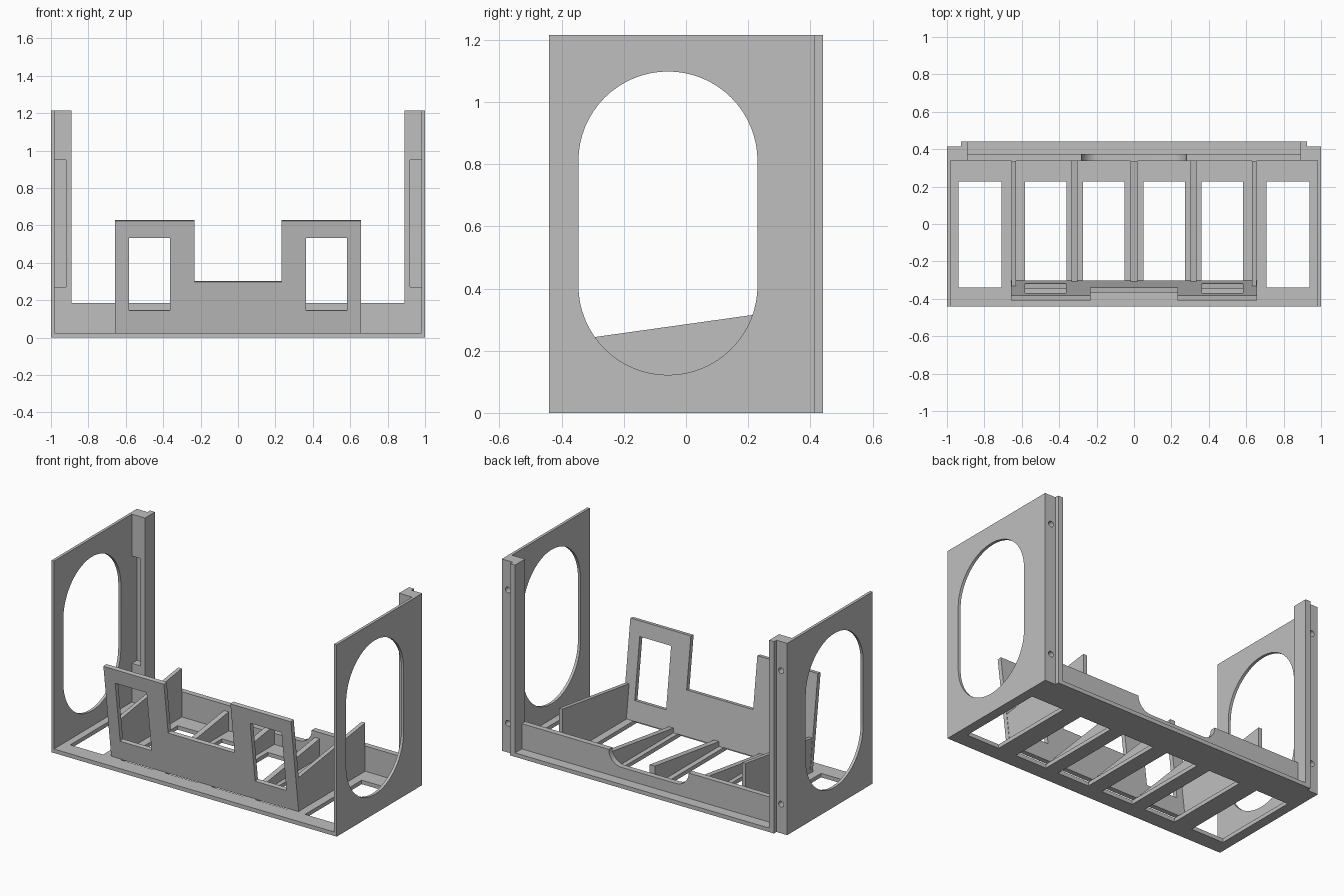
import bpy, bmesh, math
from mathutils import Matrix

if "Cube" in bpy.data.objects:
    bpy.data.objects.remove(bpy.data.objects["Cube"])

grey = bpy.data.materials.new("light_grey")
grey.diffuse_color = (0.52, 0.52, 0.52, 1)
grey.use_nodes = True
grey.node_tree.nodes["Principled BSDF"].inputs["Base Color"].default_value = grey.diffuse_color

FLOOR = 0.025
AXES = {'x': lambda u, v, t: (t, u, v),
        'y': lambda u, v, t: (u, t, v),
        'z': lambda u, v, t: (u, v, t)}


def prism(name, pts, axis, a, b, matrix=None):
    """Extrude a closed 2D outline along an axis from a to b."""
    place = AXES[axis]
    bm = bmesh.new()
    low = [bm.verts.new(place(u, v, a)) for u, v in pts]
    high = [bm.verts.new(place(u, v, b)) for u, v in pts]
    bm.faces.new(low)
    bm.faces.new(high)
    n = len(pts)
    for i in range(n):
        j = (i + 1) % n
        bm.faces.new((low[i], low[j], high[j], high[i]))
    if matrix:
        bm.transform(matrix)
    bmesh.ops.recalc_face_normals(bm, faces=bm.faces)
    me = bpy.data.meshes.new(name)
    bm.to_mesh(me)
    bm.free()
    me.materials.append(grey)
    ob = bpy.data.objects.new(name, me)
    bpy.context.collection.objects.link(ob)
    return ob


def rect(u0, u1, v0, v1):
    return [(u0, v0), (u1, v0), (u1, v1), (u0, v1)]


def arc(cu, cv, r, start, end, n):
    return [(cu + r * math.cos(math.radians(start + (end - start) * i / n)),
             cv + r * math.sin(math.radians(start + (end - start) * i / n)))
            for i in range(n + 1)]


def cut(ob, cutters):
    """Subtract the cutters, bake the result and delete them."""
    for c in cutters:
        m = ob.modifiers.new("cut", 'BOOLEAN')
        m.operation = 'DIFFERENCE'
        m.solver = 'EXACT'
        m.object = c
    dg = bpy.context.evaluated_depsgraph_get()
    me = bpy.data.meshes.new_from_object(ob.evaluated_get(dg))
    ob.modifiers.clear()
    ob.data = me
    for c in cutters:
        bpy.data.objects.remove(c)


def smooth(ob):
    bpy.ops.object.select_all(action='DESELECT')
    ob.select_set(True)
    bpy.context.view_layer.objects.active = ob
    bpy.ops.object.shade_smooth_by_angle(angle=math.radians(30))


# Floor plate with notched rear corners and six openings
floor = prism("floor", [(-1, -0.44), (1, -0.44), (1, 0.415), (0.925, 0.415),
                        (0.925, 0.44), (-0.925, 0.44), (-0.925, 0.415), (-1, 0.415)],
              'z', 0, FLOOR)
openings = []
for x0, x1 in ((0.05, 0.272), (0.362, 0.582), (0.708, 0.938)):
    for s in (-1, 1):
        openings.append(prism("opening", rect(s * x0, s * x1, -0.34, 0.227), 'z', -0.1, 0.1))
cut(floor, openings)

for s, side in ((-1, "left"), (1, "right")):
    # Side panel with a tall rounded opening
    panel = prism(side + "_side_panel", rect(-0.44, 0.34, FLOOR, 1.215),
                  'x', s * 0.982, s * 1.0)
    oval = arc(-0.058, 0.81, 0.288, 0, 180, 32) + arc(-0.058, 0.41, 0.288, 180, 360, 32)
    cut(panel, [prism("oval", oval, 'x', s * 0.9, s * 1.1)])
    smooth(panel)

    # Rear post, stepped at the outer corner, with pocket and screw holes
    post = prism(side + "_rear_post",
                 [(s * x, y) for x, y in ((1, 0.34), (1, 0.415), (0.925, 0.415),
                                          (0.925, 0.44), (0.89, 0.44), (0.89, 0.34))],
                 'z', FLOOR, 1.215)
    cutters = [prism("pocket", rect(s * 0.92, s * 0.982, 0.27, 0.95), 'y', 0.3, 0.39)]
    for z in (0.185, 1.03):
        cutters.append(prism("hole", arc(s * 0.957, z, 0.018, 0, 345, 23), 'y', 0.36, 0.5))
    cut(post, cutters)
    smooth(post)

# Rear wall with a round-cornered dip in the middle
r, top = 0.09, 0.185
dip = arc(-0.19, top, r, 180, 270, 12) + arc(0.19, top, r, 270, 360, 12)
wall = prism("rear_wall", [(-0.89, FLOOR), (-0.89, top)] + dip + [(0.89, top), (0.89, FLOOR)],
             'y', 0.338, 0.373)
smooth(wall)

# Front panel, leaning forward, with two raised tabs and windows
lean = math.atan(0.13)
tilt = Matrix.Translation((0, -0.303, 0.026)) @ Matrix.Rotation(lean, 4, 'X')


def up(z):
    return (z - 0.026) / math.cos(lean)


outline = [(-0.657, 0), (0.657, 0), (0.657, up(0.628)), (0.233, up(0.628)),
           (0.233, up(0.302)), (-0.233, up(0.302)), (-0.233, up(0.628)), (-0.657, up(0.628))]
front = prism("front_panel", outline, 'y', -0.028, 0, tilt)
cut(front, [prism("window", rect(s * 0.363, s * 0.583, up(0.149), up(0.535)),
                  'y', -0.1, 0.1, tilt) for s in (-1, 1)])


# Ribs from front panel to rear wall, tops rising toward the back
def rib(name, x0, x1, mid):
    def top_z(y):
        return mid + 0.14 * y
    y_top = -0.306 - 0.13 * (top_z(-0.32) - 0.026)
    prism(name, [(-0.306, FLOOR), (0.338, FLOOR), (0.338, top_z(0.338)),
                 (y_top, top_z(y_top))], 'x', x0, x1)


for s, side in ((-1, "left"), (1, "right")):
    rib(side + "_outer_rib", s * 0.63, s * 0.655, 0.285)
    rib(side + "_inner_rib", s * 0.302, s * 0.335, 0.098)
rib("centre_rib", -0.018, 0.018, 0.098)
